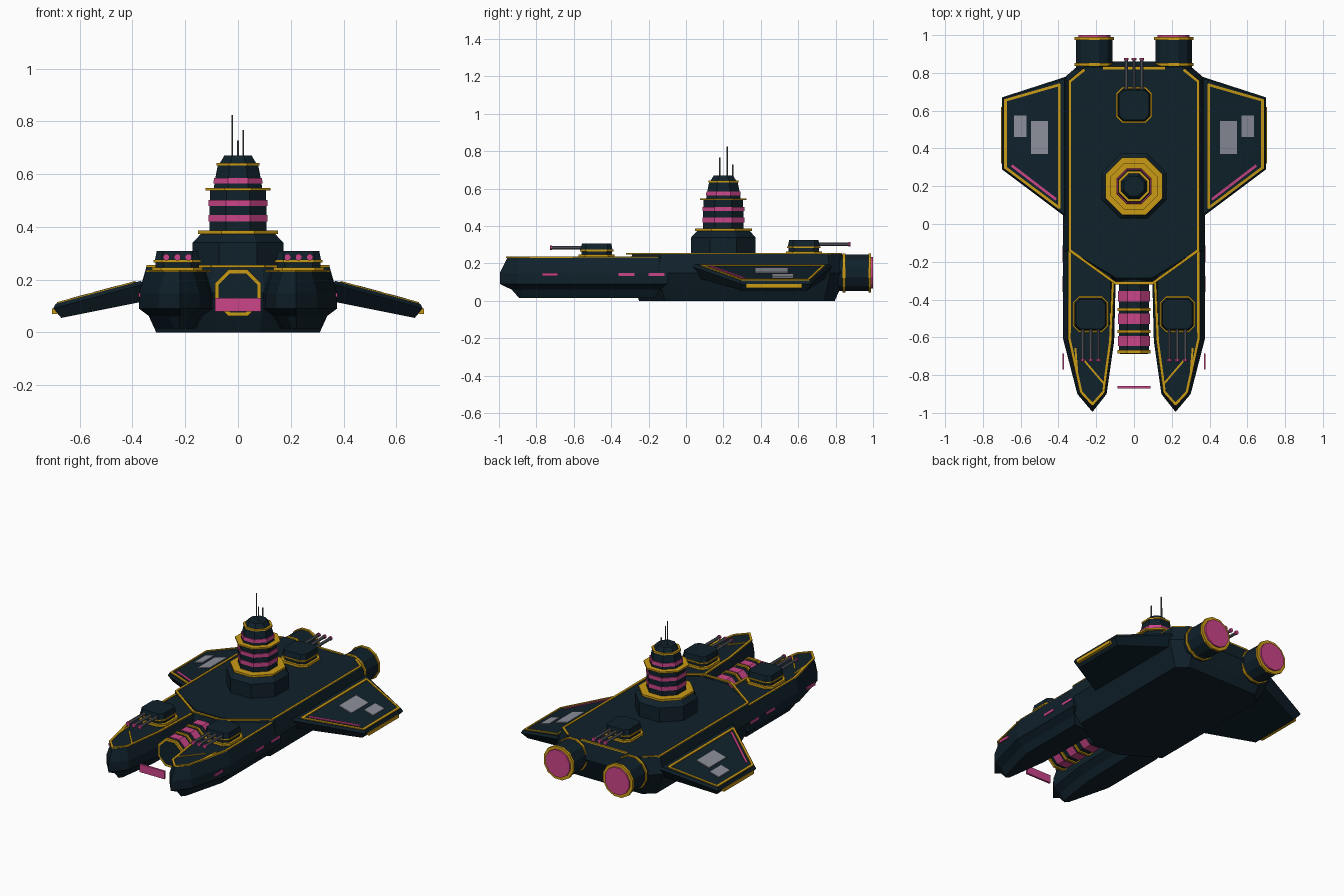
import bpy
import bmesh
from math import cos, sin, pi
from mathutils import Vector

if "Cube" in bpy.data.objects:
    bpy.data.objects.remove(bpy.data.objects["Cube"])


def material(name, rgb):
    m = bpy.data.materials.new(name)
    m.use_nodes = True
    m.diffuse_color = (*rgb, 1)
    m.node_tree.nodes["Principled BSDF"].inputs["Base Color"].default_value = (*rgb, 1)
    return m


HULL = material("dark_navy", (0.005, 0.015, 0.024))
GOLD = material("gold", (0.6, 0.33, 0.008))
PINK = material("pink", (0.6, 0.06, 0.25))
PANEL = material("pale_grey", (0.26, 0.275, 0.32))
STEEL = material("steel_grey", (0.11, 0.12, 0.145))


def solid(name, rings, mats, mirror=False):
    """Closed loft through rings of points; mats gives one colour or one per band."""
    if not isinstance(mats, list):
        mats = [mats] * (len(rings) - 1)
    slots = list(dict.fromkeys(mats))
    bm = bmesh.new()
    loops = [[bm.verts.new(p) for p in ring] for ring in rings]
    n = len(loops[0])
    for a, b, m in zip(loops, loops[1:], mats):
        for i in range(n):
            j = (i + 1) % n
            bm.faces.new((a[i], a[j], b[j], b[i])).material_index = slots.index(m)
    bm.faces.new(loops[0]).material_index = slots.index(mats[0])
    bm.faces.new(loops[-1]).material_index = slots.index(mats[-1])
    bmesh.ops.recalc_face_normals(bm, faces=bm.faces)
    mesh = bpy.data.meshes.new(name)
    bm.to_mesh(mesh)
    bm.free()
    for m in slots:
        mesh.materials.append(m)
    ob = bpy.data.objects.new(name, mesh)
    bpy.context.collection.objects.link(ob)
    if mirror:
        ob.modifiers.new("Mirror", 'MIRROR').use_mirror_merge = False
    return ob


def slab(name, outline, low, high, mat, mirror=False):
    """Prism whose bottom and top follow height functions or constants."""
    def ring(h):
        return [(x, y, h(x, y) if callable(h) else h) for x, y in outline]
    return solid(name, [ring(low), ring(high)], mat, mirror)


def box(name, x0, x1, y0, y1, z0, z1, mat, mirror=False):
    return slab(name, [(x0, y0), (x1, y0), (x1, y1), (x0, y1)], z0, z1, mat, mirror)


def lathe(name, centre, axis, sides, profile, mats, mirror=False):
    """Flat-sided turned part; profile holds (flat radius, position on axis)."""
    rings = []
    for r, t in profile:
        k = r / cos(pi / sides)
        ring = []
        for i in range(sides):
            a = (2 * i + 1) * pi / sides
            u, v = centre[0] + k * cos(a), centre[1] + k * sin(a)
            ring.append((u, v, t) if axis == 'Z' else (u, t, v))
        rings.append(ring)
    return solid(name, rings, mats, mirror)


def inset(outline, d):
    """Mitred inward offset of a counter-clockwise outline."""
    pts = [Vector(p) for p in outline]
    res = []
    for i, p in enumerate(pts):
        e, f = (p - pts[i - 1]).normalized(), (pts[(i + 1) % len(pts)] - p).normalized()
        n, m = Vector((-e.y, e.x)), Vector((-f.y, f.x))
        res.append(tuple(p + (n + m) * d / (1 + n.dot(m))))
    return res


def trim(name, path, height, mat=GOLD, w=0.014, mirror=False, closed=False):
    """Thin raised strips along a path on a surface."""
    ends = path[1:] + path[:1] if closed else path[1:]
    for p, q in zip(path, ends):
        p, q = Vector(p), Vector(q)
        d = (q - p).normalized() * w / 2
        n = Vector((-d.y, d.x))
        p, q = p - d * 0.5, q + d * 0.5
        slab(name, [p - n, q - n, q + n, p + n],
             lambda x, y: height(x, y) - 0.003, lambda x, y: height(x, y) + 0.005, mat, mirror)


def layered(name, outline, layers, mirror=False):
    rings = [[(x, y, z) for x, y in inset(outline, d)] for d, z in layers]
    return solid(name, rings, HULL, mirror)


# Main hull and twin prongs
TOP, DECK = 0.25, 0.232
half = [(0.10, -0.315), (0.375, -0.15), (0.375, 0.77), (0.27, 0.86)]
body = half + [(-x, y) for x, y in reversed(half)]
layered("main_hull", body, [(0.065, 0), (0.04, 0.055), (0, 0.15), (0.028, TOP)])
prong = [(0.092, -0.1), (0.105, -0.62), (0.145, -0.9), (0.22, -0.995),
         (0.30, -0.9), (0.375, -0.61), (0.375, -0.1)]
layered("prong", prong, [(0.065, 0.015), (0.04, 0.06), (0, 0.09), (0, 0.15), (0.026, DECK)], True)


# Gold trim on the decks
def hull_top(x, y):
    return TOP


def prong_top(x, y):
    return DECK


trim("hull_trim", [(0.10, -0.312), (0.34, -0.14), (0.34, 0.755), (0.265, 0.815)], hull_top, mirror=True)
trim("hull_front_trim", [(-0.1, -0.312), (0.1, -0.312)], hull_top)
trim("hull_rear_trim", [(-0.16, 0.826), (0.16, 0.826)], hull_top)
trim("prong_trim", [(0.34, -0.15), (0.342, -0.61), (0.28, -0.89), (0.22, -0.955),
                    (0.162, -0.89), (0.125, -0.62), (0.112, -0.31)], prong_top, mirror=True)
trim("prong_diagonal_trim", [(0.155, -0.85), (0.27, -0.715)], prong_top, w=0.01, mirror=True)
trim("prong_side_trim", [(0.31, -0.66), (0.30, -0.79)], prong_top, w=0.01, mirror=True)

# Pink side lights and the bar between the prongs
for y in (-0.77, -0.36, -0.20):
    box("side_light", 0.370, 0.378, y, y + 0.085, 0.134, 0.15, PINK, True)
box("prong_bar", -0.087, 0.087, -0.87, -0.857, 0.08, 0.13, PINK)

# Banded cannon between the prongs
profile, mats = [(0.08, -0.28)], []
bands = [(-0.355, -0.41, PINK), (-0.445, -0.46, GOLD), (-0.475, -0.53, PINK),
         (-0.562, -0.578, GOLD), (-0.592, -0.645, PINK), (-0.668, -0.685, GOLD)]
for a, b, m in bands:
    r = 0.088 if m is GOLD else 0.084
    profile += [(0.08, a), (r, a), (r, b), (0.08, b)]
    mats += [HULL, m, m, m]
lathe("central_cannon", (0, 0.15), 'Y', 8, profile + [(0.074, -0.685), (0.074, -0.687)],
      mats + [GOLD, HULL])

# Engines
lathe("engine", (0.21, 0.15), 'Y', 12,
      [(0.097, 0.76), (0.097, 0.837), (0.104, 0.837), (0.104, 0.853), (0.097, 0.853),
       (0.097, 0.975), (0.104, 0.975), (0.104, 0.99), (0.085, 0.99), (0.085, 1.0)],
      [HULL, GOLD, GOLD, GOLD, HULL, GOLD, GOLD, GOLD, PINK], True)


# Wings
def wing_top(x, y):
    return 0.187 - 0.27 * (x - 0.40)


def wing_low(x, y):
    return 0.115 - 0.2 * (x - 0.37)


upper = [(0.36, 0.035), (0.70, 0.29), (0.70, 0.67), (0.36, 0.78)]
lower = [(0.36, 0.08), (0.67, 0.30), (0.67, 0.645), (0.36, 0.74)]
solid("wing", [[(x, y, wing_low(x, y)) for x, y in lower],
               [(x, y, wing_top(x, y) - 0.015) for x, y in upper],
               [(x, y, wing_top(x, y)) for x, y in inset(upper, 0.008)]], HULL, True)
trim("wing_trim", [(0.395, 0.085), (0.68, 0.298), (0.68, 0.655), (0.395, 0.737)],
     wing_top, mirror=True, closed=True)
trim("wing_light", [(0.415, 0.132), (0.645, 0.308)], wing_top, PINK, mirror=True)
box("wing_tip_strip", 0.685, 0.705, 0.32, 0.62, 0.07, 0.09, GOLD, True)
for x0, x1, y0, y1 in ((0.455, 0.545, 0.37, 0.545), (0.57, 0.635, 0.46, 0.575)):
    slab("wing_panel", [(x0, y0), (x1, y0), (x1, y1), (x0, y1)], wing_top,
         lambda x, y: wing_top(x, y) + 0.006, PANEL, True)

# Command tower
TC = (0, 0.2)
lathe("tower_base", TC, 'Z', 8, [(0.172, 0.24), (0.172, 0.34), (0.14, 0.374)], HULL)
lathe("lower_deck", TC, 'Z', 8, [(0.152, 0.373), (0.152, 0.386)], GOLD)
lathe("lower_tower", TC, 'Z', 8,
      [(0.108, 0.386), (0.108, 0.42), (0.112, 0.42), (0.112, 0.445), (0.108, 0.445),
       (0.108, 0.48), (0.112, 0.48), (0.112, 0.502), (0.106, 0.502), (0.106, 0.538)],
      [HULL, PINK, PINK, PINK, HULL, PINK, PINK, PINK, HULL])
lathe("upper_deck", TC, 'Z', 8, [(0.124, 0.538), (0.124, 0.548)], GOLD)
lathe("upper_tower", TC, 'Z', 8,
      [(0.092, 0.548), (0.089, 0.564), (0.093, 0.564), (0.091, 0.585), (0.086, 0.585),
       (0.077, 0.633), (0.081, 0.633), (0.081, 0.643), (0.068, 0.643), (0.052, 0.67)],
      [HULL, PINK, PINK, PINK, HULL, GOLD, GOLD, GOLD, HULL])
for x, y, z in ((-0.022, 0.22, 0.825), (0.02, 0.18, 0.767), (0, 0.25, 0.728)):
    lathe("antenna", (x, y), 'Z', 6, [(0.003, 0.66), (0.003, z)], STEEL)


# Gun turrets
def turret(name, cx, cy, z, d, mirror):
    def plate(part, h, c, z0, z1, mat, taper=0.0):
        o = [(h - c, -h), (h, c - h), (h, h - c), (h - c, h)]
        o += [(-x, y) for x, y in reversed(o)]
        rings = [[(cx + x * k, cy + y * k, z + t) for x, y in o]
                 for k, t in ((1, z0), (1 - taper, z1))]
        solid(name + part, rings, mat, mirror)
    plate("_base", 0.096, 0.035, -0.003, 0.015, GOLD)
    plate("_neck", 0.082, 0.03, 0.015, 0.033, HULL)
    plate("_collar", 0.09, 0.032, 0.033, 0.042, GOLD)
    plate("_housing", 0.085, 0.025, 0.042, 0.076, HULL, 0.08)
    for x in (-0.042, 0, 0.042):
        lathe(name + "_barrel", (cx + x, z + 0.053), 'Y', 8,
              [(0.009, cy + d * 0.06), (0.009, cy + d * 0.238),
               (0.012, cy + d * 0.238), (0.012, cy + d * 0.25)], [STEEL, PINK, PINK], mirror)


turret("front_turret", 0.23, -0.478, DECK, -1, True)
turret("rear_turret", 0, 0.63, TOP, 1, False)
